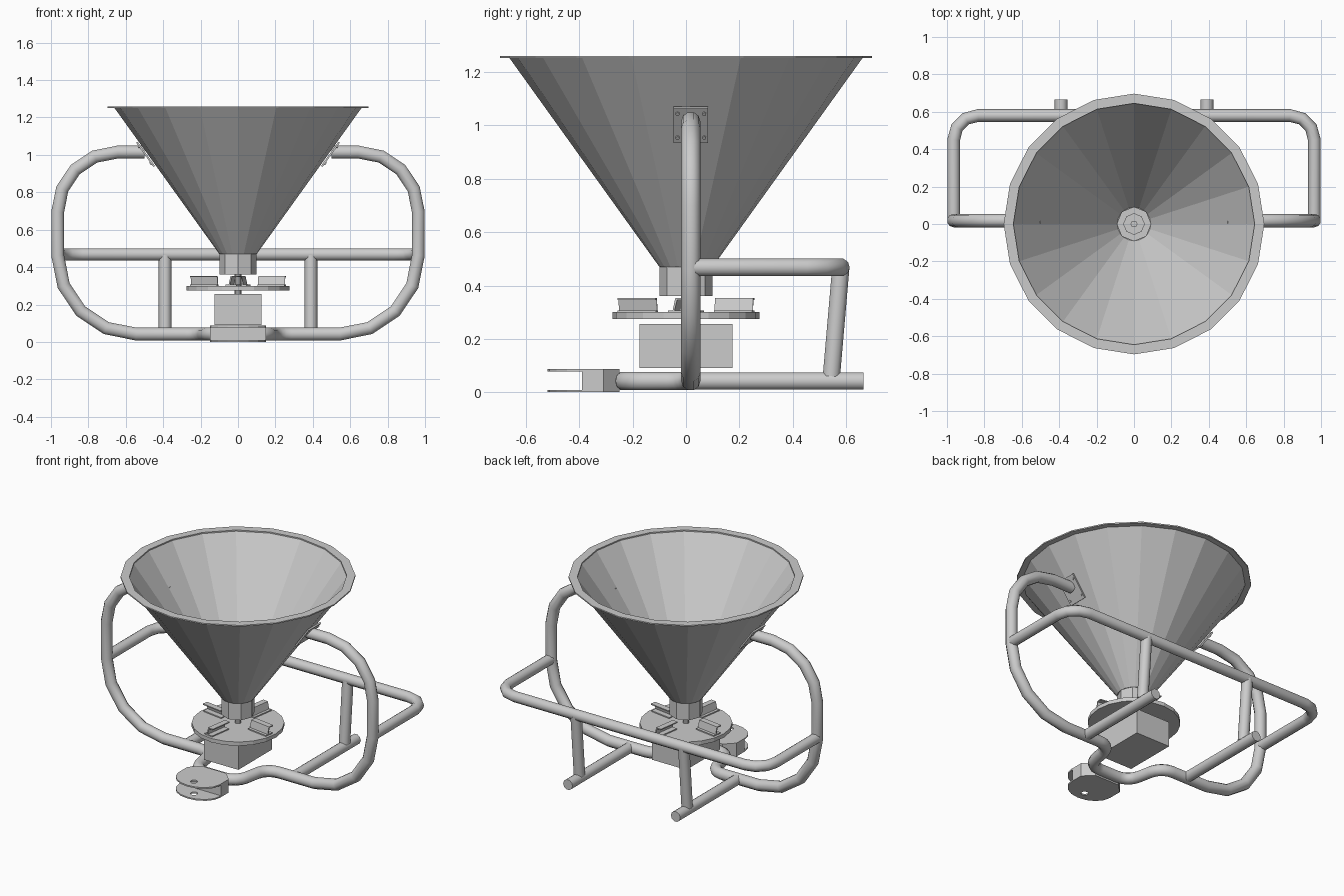
import bpy, bmesh, math
from math import sin, cos, pi
from mathutils import Vector, Matrix

if "Cube" in bpy.data.objects:
    bpy.data.objects.remove(bpy.data.objects["Cube"])


def finish(name, bm):
    bmesh.ops.recalc_face_normals(bm, faces=bm.faces)
    me = bpy.data.meshes.new(name)
    bm.to_mesh(me)
    bm.free()
    ob = bpy.data.objects.new(name, me)
    bpy.context.collection.objects.link(ob)
    return ob


def lathe(name, profile, n):
    """Revolve a closed (r, z) profile around z."""
    bm = bmesh.new()
    rings = [[bm.verts.new((r * cos(2 * pi * i / n), r * sin(2 * pi * i / n), z))
              for r, z in profile] for i in range(n)]
    m = len(profile)
    for i in range(n):
        a, b = rings[i], rings[(i + 1) % n]
        for j in range(m):
            k = (j + 1) % m
            bm.faces.new((a[j], b[j], b[k], a[k]))
    return finish(name, bm)


def prism(name, outline, h, mat=Matrix()):
    """Extrude an xy outline up by h, then place it with a matrix."""
    bm = bmesh.new()
    f = bm.faces.new([bm.verts.new((x, y, 0)) for x, y in outline])
    r = bmesh.ops.extrude_face_region(bm, geom=[f])
    vs = [v for v in r['geom'] if isinstance(v, bmesh.types.BMVert)]
    bmesh.ops.translate(bm, verts=vs, vec=(0, 0, h))
    bm.transform(mat)
    return finish(name, bm)


def box(name, x, y, z):
    return prism(name, [(-x, -y), (x, -y), (x, y), (-x, y)], z[1] - z[0],
                 Matrix.Translation((0, 0, z[0])))


def circle(r, n, cx=0, cy=0):
    return [(cx + r * cos(2 * pi * i / n), cy + r * sin(2 * pi * i / n)) for i in range(n)]


def fillet(pts, radii, n=4):
    """Round the inner corners of a polyline."""
    pts = [Vector(p) for p in pts]
    out = [pts[0]]
    for a, p, b, r in zip(pts, pts[1:], pts[2:], radii):
        u, v = (a - p).normalized(), (b - p).normalized()
        half = u.angle(v) / 2
        c = p + (u + v).normalized() * (r / sin(half))
        s = p + u * (r / math.tan(half)) - c
        e = p + v * (r / math.tan(half)) - c
        sweep = pi - 2 * half
        for i in range(n + 1):
            t = i / n
            out.append(c + (s * sin((1 - t) * sweep) + e * sin(t * sweep)) / sin(sweep))
    return out + [pts[-1]]


def tube(name, pts, r=0.035):
    cu = bpy.data.curves.new(name, 'CURVE')
    cu.dimensions = '3D'
    cu.bevel_depth, cu.bevel_resolution, cu.use_fill_caps = r, 3, True
    sp = cu.splines.new('POLY')
    sp.points.add(len(pts) - 1)
    for q, p in zip(sp.points, pts):
        q.co = (*p, 1)
    ob = bpy.data.objects.new(name, cu)
    bpy.context.collection.objects.link(ob)
    return ob


# Hopper: cone shell, rim flange and neck
lathe('hopper_cone', [(0.1, 0.47), (0.662, 1.253), (0.65, 1.253), (0.09, 0.473)], 20)
lathe('hopper_rim', [(0.645, 1.252), (0.697, 1.252), (0.697, 1.26), (0.645, 1.26)], 20)
lathe('hopper_neck', [(0.1, 0.36), (0.1, 0.472), (0.09, 0.472), (0.09, 0.368),
                      (0.055, 0.368), (0.055, 0.36)], 8)

# Spinner disc, shaft and gearbox
prism('spinner_disc', circle(0.275, 20), 0.025, Matrix.Translation((0, 0, 0.275)))
prism('drive_shaft', circle(0.018, 10), 0.12, Matrix.Translation((0, 0, 0.25)))
box('gearbox', 0.125, 0.175, (0.09, 0.255))

# Four bent-sheet spreader blades
section = [(-0.03, 0), (0.03, 0), (0.03, 0.007), (-0.005, 0.007), (0.005, 0.046),
           (0.035, 0.046), (0.035, 0.053), (-0.002, 0.053), (-0.012, 0.007), (-0.03, 0.007)]
stand = Matrix(((0, 0, 1, 0), (1, 0, 0, 0), (0, 1, 0, 0), (0, 0, 0, 1)))
for i in range(4):
    prism(f'spinner_blade_{i + 1}', section, 0.145,
          Matrix.Rotation(i * pi / 2 - 0.15, 4, 'Z') @ Matrix.Translation((0.11, 0, 0.3)) @ stand)

# Main hoop: from the hopper, around the side, and forward to the hitch
Y = 0.018
side = [(0.5, Y, 1.015), (0.964, Y, 1.015), (0.964, Y, 0.042), (0.2, Y, 0.042), (0.15, -0.235, 0.042)]
radii = [0.32, 0.42, 0.1, 0.1]
tube('main_hoop', fillet(side + [(-x, y, z) for x, y, z in reversed(side)],
                         radii + radii[::-1]), 0.036)

# Rear frame
leg = [(0.964, Y, 0.468), (0.964, 0.58, 0.468)]
tube('rear_frame', fillet(leg + [(-x, y, z) for x, y, z in reversed(leg)], [0.13, 0.13], 3), 0.034)

for s, label in ((1, 'right'), (-1, 'left')):
    # Feet and uprights
    tube(f'foot_{label}', [(0.39 * s, Y, 0.042), (0.39 * s, 0.665, 0.042)], 0.034)
    tube(f'upright_{label}', [(0.39 * s, 0.58, 0.465), (0.39 * s, 0.545, 0.06)], 0.034)
    # Hopper mounting plate with four bolts, lying on the cone
    slope = Vector((0.562 * s, 0, 0.783)).normalized()
    normal = Vector((slope.z * s, 0, -slope.x * s)).normalized()
    across = slope.cross(normal)
    centre = Vector((0.487 * s, Y, 1.008)) + normal * 0.004
    mat = Matrix((normal, across, slope)).transposed().to_4x4()
    mat = Matrix.Translation(centre) @ mat @ Matrix.Rotation(pi / 2, 4, 'Y')
    prism(f'mount_plate_{label}', [(-0.08, -0.064), (0.08, -0.064), (0.08, 0.064), (-0.08, 0.064)],
          0.01, mat)
    for i, (u, v) in enumerate(((a, b) for a in (-0.055, 0.055) for b in (-0.05, 0.05))):
        prism(f'mount_bolt_{label}_{i + 1}', circle(0.008, 6, u, v), 0.015, mat)

# Hitch: spacer block between two rounded plates with a pin hole
prism('hitch_block', [(-0.15, -0.39), (0.15, -0.39), (0.15, -0.31), (0.09, -0.25),
                      (-0.09, -0.25), (-0.15, -0.31)], 0.07, Matrix.Translation((0, 0, 0.009)))
cutter = prism('pin_hole_cutter', circle(0.022, 12, 0, -0.455), 0.3, Matrix.Translation((0, 0, -0.1)))
cutter.hide_render = True
cutter.hide_set(True)
arc = [(0.15 * cos(t), -0.40 + 0.12 * sin(t)) for t in (pi + pi * i / 8 for i in range(9))]
for z, label in ((0.078, 'top'), (0.0, 'bottom')):
    plate = prism(f'hitch_plate_{label}', arc + [(0.15, -0.31), (0.09, -0.25), (-0.09, -0.25),
                                                 (-0.15, -0.31)], 0.009,
                  Matrix.Translation((0, 0, z)))
    mod = plate.modifiers.new('pin_hole', 'BOOLEAN')
    mod.operation, mod.object, mod.solver = 'DIFFERENCE', cutter, 'EXACT'
